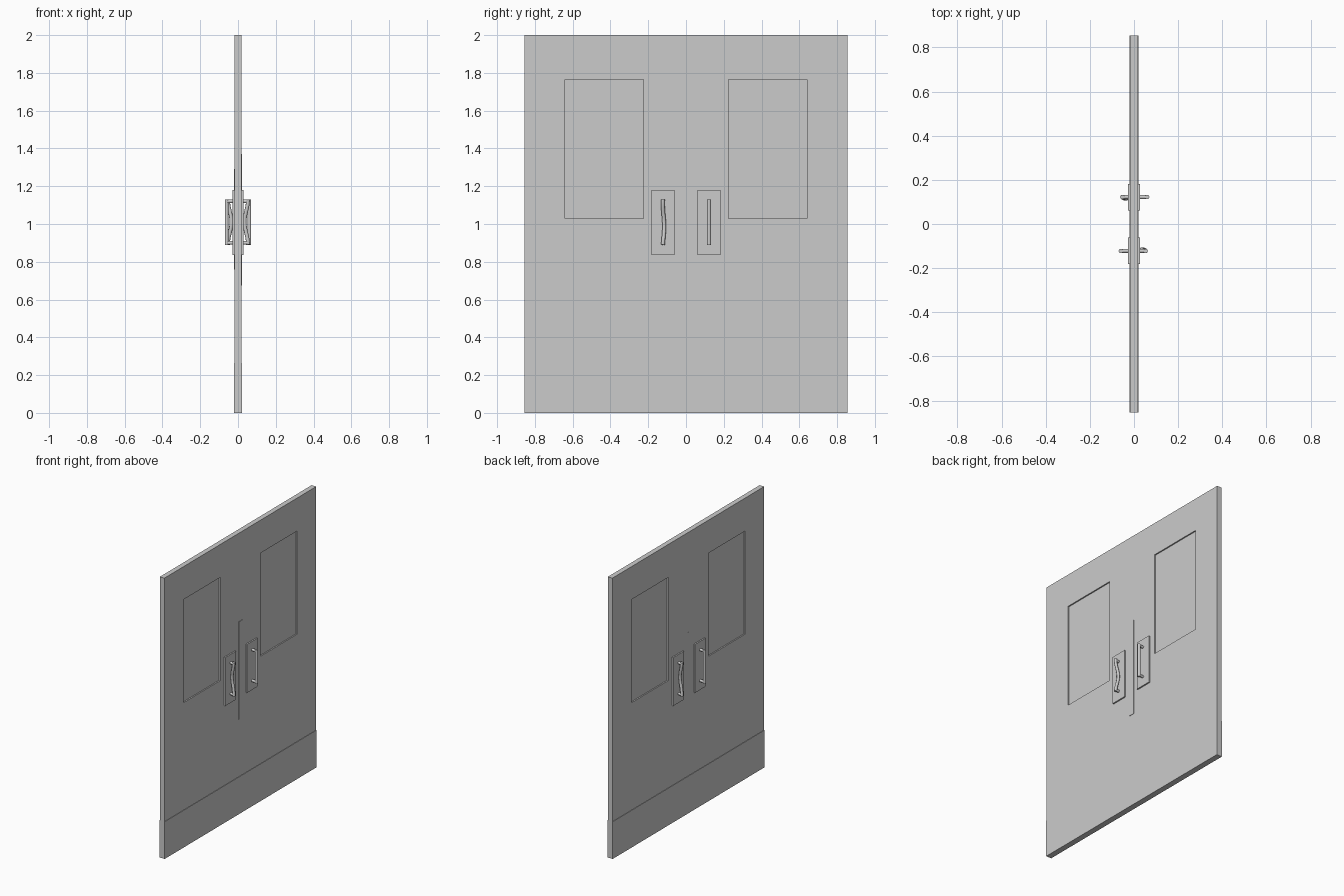
import bpy
import math
from mathutils import Vector

if "Cube" in bpy.data.objects:
    bpy.data.objects.remove(bpy.data.objects["Cube"])


def box(name, x, y, z):
    """Box from (min, max) ranges on each axis."""
    bpy.ops.mesh.primitive_cube_add(
        size=1, location=((x[0] + x[1]) / 2, (y[0] + y[1]) / 2, (z[0] + z[1]) / 2))
    ob = bpy.context.object
    ob.name = name
    ob.scale = (x[1] - x[0], y[1] - y[0], z[1] - z[0])
    bpy.ops.object.transform_apply(location=False, rotation=False, scale=True)
    return ob


def tube(name, points, radius):
    """Round bar along a list of points."""
    cu = bpy.data.curves.new(name, 'CURVE')
    cu.dimensions = '3D'
    cu.bevel_depth = radius
    cu.bevel_resolution = 3
    cu.use_fill_caps = True
    sp = cu.splines.new('POLY')
    sp.points.add(len(points) - 1)
    for p, co in zip(sp.points, points):
        p.co = (*co, 1)
    ob = bpy.data.objects.new(name, cu)
    bpy.context.collection.objects.link(ob)
    bpy.ops.object.select_all(action='DESELECT')
    ob.select_set(True)
    bpy.context.view_layer.objects.active = ob
    bpy.ops.object.convert(target='MESH')
    bpy.ops.object.shade_smooth_by_angle(angle=math.radians(40))
    return ob


HALF_W, HALF_T = 0.855, 0.018

# Door slab with two window openings
slab = box("door_slab", (-HALF_T, HALF_T), (-HALF_W, HALF_W), (0, 2))
for s in (-1, 1):
    ys = sorted((s * 0.225, s * 0.64))
    cutter = box("window_cutter", (-0.1, 0.1), ys, (1.03, 1.765))
    mod = slab.modifiers.new("window", 'BOOLEAN')
    mod.operation = 'DIFFERENCE'
    mod.solver = 'EXACT'
    mod.object = cutter
    bpy.context.view_layer.objects.active = slab
    bpy.ops.object.modifier_apply(modifier=mod.name)
    bpy.data.objects.remove(cutter)
    # Recessed pane
    box("window_pane", (-0.009, 0.009), ys, (1.03, 1.765))

# Both faces of the door: the second is the first turned half a circle
for f in (1, -1):
    def xr(a, b):
        return sorted((f * a, f * b))

    box("kick_plate", xr(HALF_T, 0.021), (-HALF_W, HALF_W), (0, 0.265))

    for s in (-1, 1):
        y = f * s * 0.122
        box("handle_plate", xr(HALF_T, 0.028), (y - 0.06, y + 0.06), (0.835, 1.18))
        # One handle is bowed towards the door, the other straight
        bowed = s == -1
        reach = 0.053 if bowed else 0.060
        bar = []
        for i in range(25):
            t = i / 24
            dip = math.sin(math.pi * t) ** 2 if bowed else 0
            sway = math.sin(2 * math.pi * t) * 0.002 + dip * 0.006 if bowed else 0
            bar.append(Vector((f * (reach - 0.018 * dip), y + f * sway, 0.89 + 0.24 * t)))
        tube("handle_bar", bar, 0.01)
        for z in (0.90, 1.12):
            tube("handle_post", [(f * 0.026, y, z), (f * reach, y, z)], 0.0095)

# Thin strips over the meeting line
box("meeting_strip_right", (HALF_T, 0.0205), (-0.02, 0.02), (0.675, 1.37))
box("meeting_strip_left", (-0.0205, -HALF_T), (-0.004, 0.004), (0.76, 1.29))
